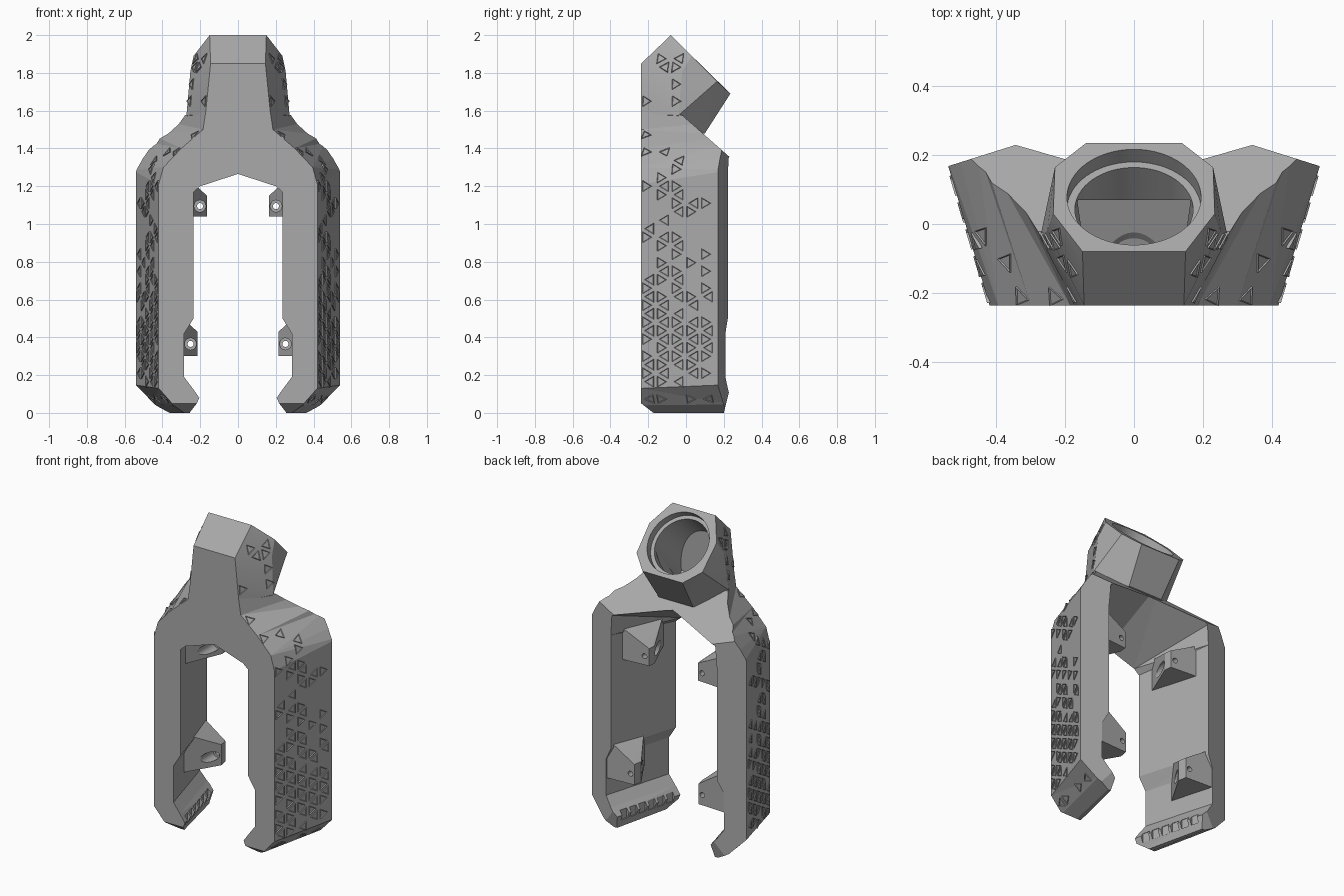
import bpy, bmesh, random
from math import radians
from mathutils import Vector, Matrix
from mathutils.bvhtree import BVHTree

random.seed(4)
if "Cube" in bpy.data.objects:
    bpy.data.objects.remove(bpy.data.objects["Cube"])

grey = bpy.data.materials.new("plain grey")
grey.use_nodes = True
grey.diffuse_color = (0.4, 0.4, 0.4, 1)
grey.node_tree.nodes["Principled BSDF"].inputs["Base Color"].default_value = (0.4, 0.4, 0.4, 1)

FRONT, BACK = -0.237, 0.235


def make(name, bm, mirror=False):
    mesh = bpy.data.meshes.new(name)
    bm.to_mesh(mesh)
    obj = bpy.data.objects.new(name, mesh)
    bpy.context.collection.objects.link(obj)
    mesh.materials.append(grey)
    if mirror:
        obj.modifiers.new("mirror", 'MIRROR')
    return obj


def activate(obj):
    bpy.ops.object.select_all(action='DESELECT')
    obj.select_set(True)
    bpy.context.view_layer.objects.active = obj


def cut(obj, bm):
    """Subtract a cutter mesh, then discard the cutter."""
    cutter = make("cutter", bm)
    cutter.hide_render = True
    mod = obj.modifiers.new("cut", 'BOOLEAN')
    mod.operation, mod.solver, mod.object = 'DIFFERENCE', 'EXACT', cutter
    activate(obj)
    bpy.ops.object.modifier_move_to_index(modifier="cut", index=0)
    bpy.ops.object.modifier_apply(modifier="cut")
    bpy.data.objects.remove(cutter)


def trim(bm, point, normal):
    """Remove everything beyond a plane and close the opening."""
    bmesh.ops.bisect_plane(bm, geom=bm.verts[:] + bm.edges[:] + bm.faces[:], dist=1e-5,
                           plane_co=point, plane_no=Vector(normal).normalized(), clear_outer=True)
    bmesh.ops.holes_fill(bm, edges=[e for e in bm.edges if e.is_boundary], sides=0)
    bmesh.ops.triangulate(bm, faces=bm.faces[:])
    bmesh.ops.recalc_face_normals(bm, faces=bm.faces[:])


def hull(points):
    bm = bmesh.new()
    for p in points:
        bm.verts.new(p)
    bmesh.ops.convex_hull(bm, input=bm.verts[:])
    loose = [v for v in bm.verts if not v.link_faces]
    bmesh.ops.delete(bm, geom=loose, context='VERTS')
    bmesh.ops.dissolve_limit(bm, angle_limit=radians(1), verts=bm.verts[:], edges=bm.edges[:])
    bmesh.ops.recalc_face_normals(bm, faces=bm.faces[:])
    return bm


def both_sides(points):
    return [(s * x, y, z) for x, y, z in points for s in (1, -1)]


def cylinder(start, end, radius, sides=48):
    bm = bmesh.new()
    a, b = Vector(start), Vector(end)
    rot = (b - a).to_track_quat('Z', 'Y').to_matrix().to_4x4()
    bmesh.ops.create_cone(bm, cap_ends=True, segments=sides, radius1=radius, radius2=radius,
                          depth=(b - a).length, matrix=Matrix.Translation((a + b) / 2) @ rot)
    return bm


# Forked body: half outline as (front x, front z, back x, back z)
outline = [(0, 1.6, 0, 1.55), (.17, 1.6, .41, 1.55), (.185, 1.5, .45, 1.47), (.3, 1.4, .46, 1.43),
           (.395, 1.3, .52, 1.35), (.42, 1.21, .56, 1.285), (.42, .13, .56, .15), (.34, .04, .45, .045),
           (.27, 0, .37, 0), (.24, 0, .35, 0), (.205, .08, .33, .08), (.24, .13, .375, .13),
           (.285, .19, .42, .19), (.285, .42, .42, .42), (.235, .5, .375, .5),
           (.235, 1.17, .375, 1.22), (.2, 1.2, .365, 1.35), (0, 1.265, 0, 1.49)]
body = bmesh.new()
near = [body.verts.new((a, FRONT, b)) for a, b, c, d in outline]
far = [body.verts.new((c, BACK, d)) for a, b, c, d in outline]
body.faces.new(near)
body.faces.new(far[::-1])
for i in range(len(near)):
    j = (i + 1) % len(near)
    body.faces.new((near[i], far[i], far[j], near[j]))
bmesh.ops.recalc_face_normals(body, faces=body.faces[:])
bmesh.ops.triangulate(body, faces=body.faces[:])
# Shoulder slope, back faces, bottom front and bottom back chamfers
trim(body, (0, .225, 1.36), (0, .88, 1))
trim(body, (.36, .225, 1), (.055, .175, 0))
trim(body, (0, FRONT, .05), (0, -.05, -.065))
trim(body, (0, .22, .08), (0, .08, -.02))
bmesh.ops.dissolve_limit(body, angle_limit=radians(0.5), verts=body.verts[:], edges=body.edges[:])
body_tree = BVHTree.FromBMesh(body)
fork = make("forked_body", body, mirror=True)

# Grip slots along the hook tips
slots = bmesh.new()
for i in range(6):
    y = -.17 + i * .066
    x = .205 + .266 * (y - FRONT)
    bmesh.ops.create_cube(slots, size=1, matrix=Matrix.Translation((x, y, .075))
                          @ Matrix.Rotation(radians(-15), 4, 'Z') @ Matrix.Diagonal((.04, .05, .06, 1)))
cut(fork, slots)

# Tilted collar and neck
half = [(.17, FRONT, 1.6), (.145, FRONT, 1.85), (.15, -.08, 2), (.235, .03, 1.89), (.23, .165, 1.755),
        (.14, .235, 1.69), (.12, .1, 1.48), (.273, -.04, 1.575), (.252, -.02, 1.81),
        (.15, -.1, 1.45), (.17, FRONT, 1.58)]
collar_mesh = hull(both_sides(half))
collar_tree = BVHTree.FromBMesh(collar_mesh)
collar = make("neck_collar", collar_mesh)
mouth, axis = Vector((0, .078, 1.844)), Vector((0, -.707, -.707))
cut(collar, cylinder(mouth - axis * .1, mouth + axis * .05, .195, 64))

# Deep bore stopping short of the front wall, with a pocket below it
pocket = both_sides([(.165, .07, 1.54), (.165, .07, 1.76), (.13, -.18, 1.43), (.13, -.18, 1.6)])
for part in (fork, collar):
    bore = cylinder(mouth, mouth + axis * .42, .172, 64)
    trim(bore, (0, -.195, 1.5), (0, -1, 0))
    trim(bore, (0, -.195, 1.42), (0, .4, -1))
    cut(part, bore)
    cut(part, hull(pocket))


# Wedge-shaped mounting bosses on the inner walls, as (x, y) sections
def boss(name, tips, roots, z0, tip_top, root_top, hole_z):
    points = [(x, y, z) for x, y in tips for z in (z0, tip_top)]
    points += [(x, y, z) for x, y in roots for z in (z0, root_top)]
    obj = make(name, hull(points), mirror=True)
    x, back = tips[0][0] + .036, tips[1][1]
    cut(obj, cylinder((x, -.23, hole_z), (x, back - .04, hole_z), .031, 32))
    cut(obj, cylinder((x, -.1, hole_z), (x, .3, hole_z), .016, 32))
    return obj


bosses = [boss("upper_boss", [(.165, .08), (.17, .125)], [(.27, -.17), (.37, .14)],
               1.04, 1.15, 1.25, 1.095),
          boss("lower_boss", [(.215, .14), (.225, .195)], [(.345, -.08), (.41, .205)],
               .3, .43, .55, .365)]

# Raised triangle frames scattered over the outer sides
grip = bmesh.new()


def probe(tree, y, z):
    return tree.ray_cast(Vector((2, y, z)), Vector((-1, 0, 0)))[:2]


def add_triangle(tree, y, z, turn):
    spot, normal = probe(tree, y, z)
    if spot is None or normal.x < .4 or normal.y > 0 or normal.z > .75:
        return
    for dy, dz in ((.022, 0), (-.022, 0), (0, .025), (0, -.025)):
        other = probe(tree, y + dy, z + dz)
        if other[0] is None or other[1].dot(normal) < .95:
            return
    u = Vector((0, 0, 1)).cross(normal).normalized()
    v = normal.cross(u)
    frame = Matrix((u, v, normal)).transposed().to_4x4()
    place = Matrix.Translation(spot) @ frame @ Matrix.Rotation(turn, 4, 'Z')
    made = bmesh.ops.create_cone(grip, cap_ends=True, segments=3, radius1=.035, radius2=.033,
                                 depth=.01, matrix=place)
    grip.normal_update()
    faces = {f for p in made["verts"] for f in p.link_faces}
    top = [f for f in faces if f.normal.dot(normal) > .9]
    bmesh.ops.inset_individual(grip, faces=top, thickness=.005, depth=-.004)


pitch, width = .09, .078
for column in range(6):
    for row in range(1, 42):
        z = .03 + row * pitch / 2
        points_back = (row + column) % 2 == 0
        y = -.2 + column * width + (-.013 if points_back else .013)
        chance = .85 if z < .5 else max(.25, .6 - .5 * (z - .5))
        if z > 1.5:
            chance = .5
        if random.random() < chance:
            tree = body_tree if z < 1.5 else collar_tree
            add_triangle(tree, y, z, radians(-90 if points_back else 90))
make("grip_triangles", grip, mirror=True)

# Smooth only the bores
for obj in [collar] + bosses:
    activate(obj)
    bpy.ops.object.shade_smooth_by_angle(angle=radians(14))
